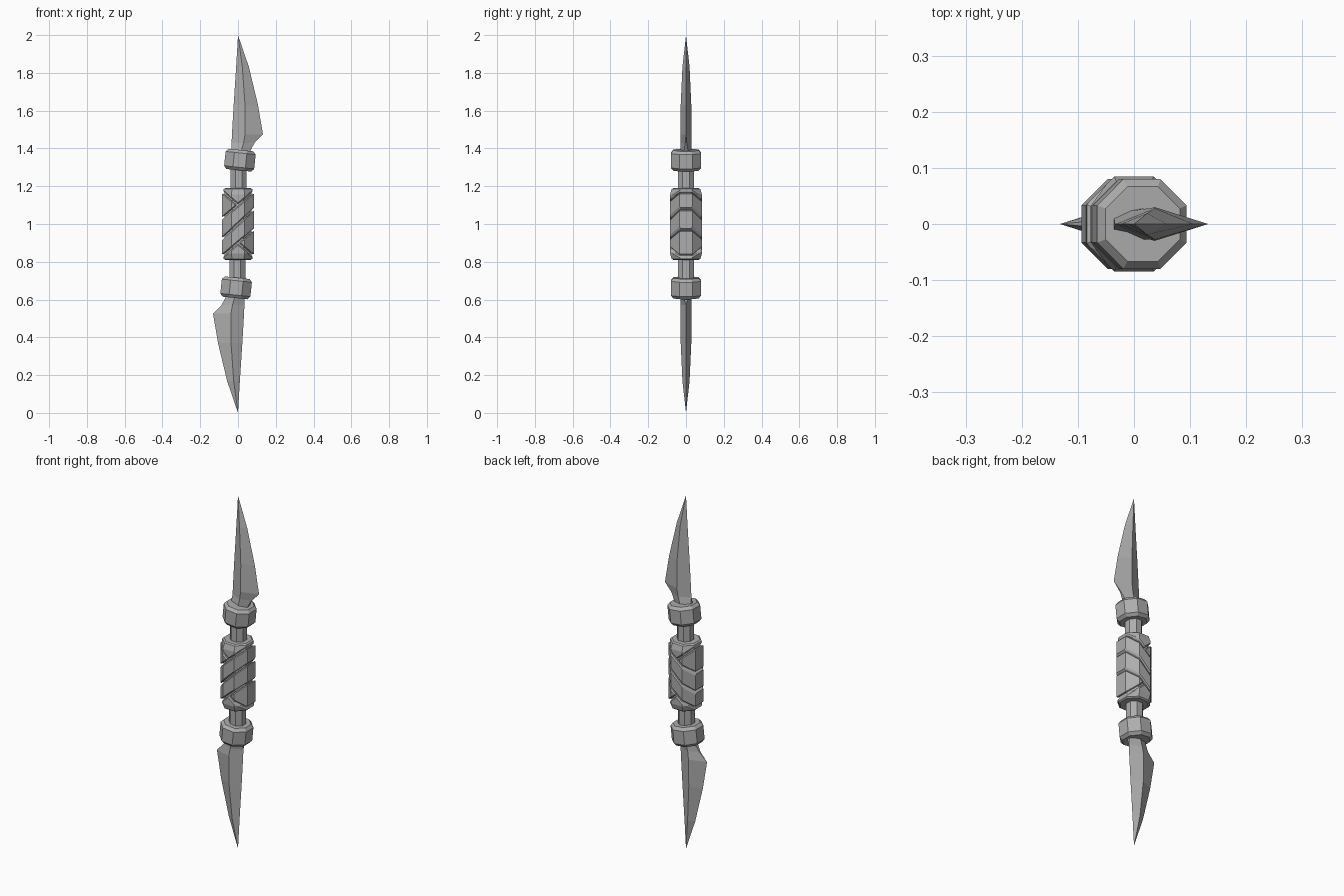
import bpy
import bmesh
from math import cos, sin, pi, radians
from mathutils import Matrix, Vector

cube = bpy.data.objects.get("Cube")
if cube:
    bpy.data.objects.remove(cube)

# One plain grey for the whole weapon
grey = bpy.data.materials.new("stone_grey")
grey.use_nodes = True
colour = (0.42, 0.42, 0.42, 1)
grey.diffuse_color = colour
grey.node_tree.nodes["Principled BSDF"].inputs["Base Color"].default_value = colour

# Half turn about the y axis through the middle of the grip
HALF_TURN = (Matrix.Translation((0, 0, 1)) @ Matrix.Rotation(pi, 4, "Y")
             @ Matrix.Translation((0, 0, -1)))


def finish(name, bm, matrix=None, bevel=0):
    bmesh.ops.remove_doubles(bm, verts=bm.verts, dist=0.0002)
    if matrix:
        bm.transform(matrix)
    bmesh.ops.recalc_face_normals(bm, faces=bm.faces)
    mesh = bpy.data.meshes.new(name)
    bm.to_mesh(mesh)
    bm.free()
    mesh.materials.append(grey)
    obj = bpy.data.objects.new(name, mesh)
    bpy.context.collection.objects.link(obj)
    if bevel:
        mod = obj.modifiers.new("worn_edges", "BEVEL")
        mod.width = bevel
        mod.segments = 1
        mod.limit_method = "ANGLE"
        mod.angle_limit = radians(50)
    return obj


def loft(sections):
    """Skin a list of equally long point loops and cap both ends."""
    bm = bmesh.new()
    rings = [[bm.verts.new(p) for p in loop] for loop in sections]
    n = len(rings[0])
    for low, high in zip(rings, rings[1:]):
        for i in range(n):
            j = (i + 1) % n
            bm.faces.new((low[i], low[j], high[j], high[i]))
    bm.faces.new(rings[0])
    bm.faces.new(rings[-1])
    return bm


def octagon_prism(profile):
    """Eight-sided solid from (radius, z) pairs, flats facing the axes."""
    return loft([[(r * cos((i + 0.5) * pi / 4), r * sin((i + 0.5) * pi / 4), z)
                  for i in range(8)] for r, z in profile])


def cut(bm, height, slope, keep_above, gap=0.004):
    """Trim to one side of the tilted plane z = height + slope * x."""
    side = 1 if keep_above else -1
    normal = Vector((-slope, 0, 1)).normalized() * side
    point = Vector((0, 0, height)) + normal * gap
    geom = bm.verts[:] + bm.edges[:] + bm.faces[:]
    bmesh.ops.bisect_plane(bm, geom=geom, plane_co=point, plane_no=normal,
                           clear_inner=True)
    rim = [e for e in bm.edges if e.is_boundary]
    if rim:
        bmesh.ops.holes_fill(bm, edges=rim, sides=0)


# Grip wraps: one barrel split by slanted grooves
GRIP = [(0.080, 0.81), (0.092, 0.845), (0.092, 1.155), (0.080, 1.19)]
TOP, MIDDLE, BOTTOM = (1.10, 0.85), (1.0, 0.95), (0.90, 0.85)
TOP_CROSS, BOTTOM_CROSS = (1.10, -0.86), (0.90, -0.86)
wraps = {
    "grip_wrap_top": [(TOP, True), (TOP_CROSS, True)],
    "grip_wrap_top_side": [(TOP, True), (TOP_CROSS, False)],
    "grip_wrap_upper": [(TOP, False), (MIDDLE, True)],
    "grip_wrap_lower": [(MIDDLE, False), (BOTTOM, True)],
    "grip_wrap_bottom_side": [(BOTTOM, False), (BOTTOM_CROSS, True)],
    "grip_wrap_bottom": [(BOTTOM, False), (BOTTOM_CROSS, False)],
}
for name, cuts in wraps.items():
    bm = octagon_prism(GRIP)
    for (height, slope), above in cuts:
        cut(bm, height, slope, above)
    finish(name, bm, bevel=0.006)

# Core seen at the bottom of the grooves
finish("grip_core", octagon_prism([(0.077, 0.82), (0.077, 1.18)]))

# Blade: z, spine x, ridge x, edge x, then half thickness at ridge, spine, edge
BLADE = [
    (1.36, -0.037, 0.010, 0.050, 0.028, 0.020, 0.015),
    (1.43, -0.034, 0.030, 0.088, 0.028, 0, 0.004),
    (1.475, -0.032, 0.037, 0.132, 0.030, 0, 0),
    (1.63, -0.023, 0.037, 0.106, 0.028, 0, 0),
    (1.83, -0.010, 0.023, 0.058, 0.019, 0, 0),
    (2.0, 0, 0, 0, 0, 0, 0),
]


def blade_section(z, spine, ridge, edge, thick, spine_t, edge_t):
    side = [(spine, spine_t), (ridge, thick), (edge, edge_t)]
    return ([(x, y, z) for x, y in side]
            + [(x, -y, z) for x, y in reversed(side)])


COLLAR = [(0.072, -0.054), (0.0866, -0.038), (0.0866, 0.038), (0.072, 0.054)]
COLLAR_TILT = (Matrix.Translation((0.010, 0, 1.338))
               @ Matrix.Rotation(radians(6), 4, "Y"))
SHAFT_SHIFT = Matrix.Translation((0.003, 0, 0))

# Both ends: shaft, tilted collar and blade
for end, turn in (("upper", Matrix.Identity(4)), ("lower", HALF_TURN)):
    finish(end + "_shaft", octagon_prism([(0.045, 1.15), (0.045, 1.32)]),
           turn @ SHAFT_SHIFT)
    finish(end + "_collar", octagon_prism(COLLAR), turn @ COLLAR_TILT)
    finish(end + "_blade", loft([blade_section(*row) for row in BLADE]), turn)
